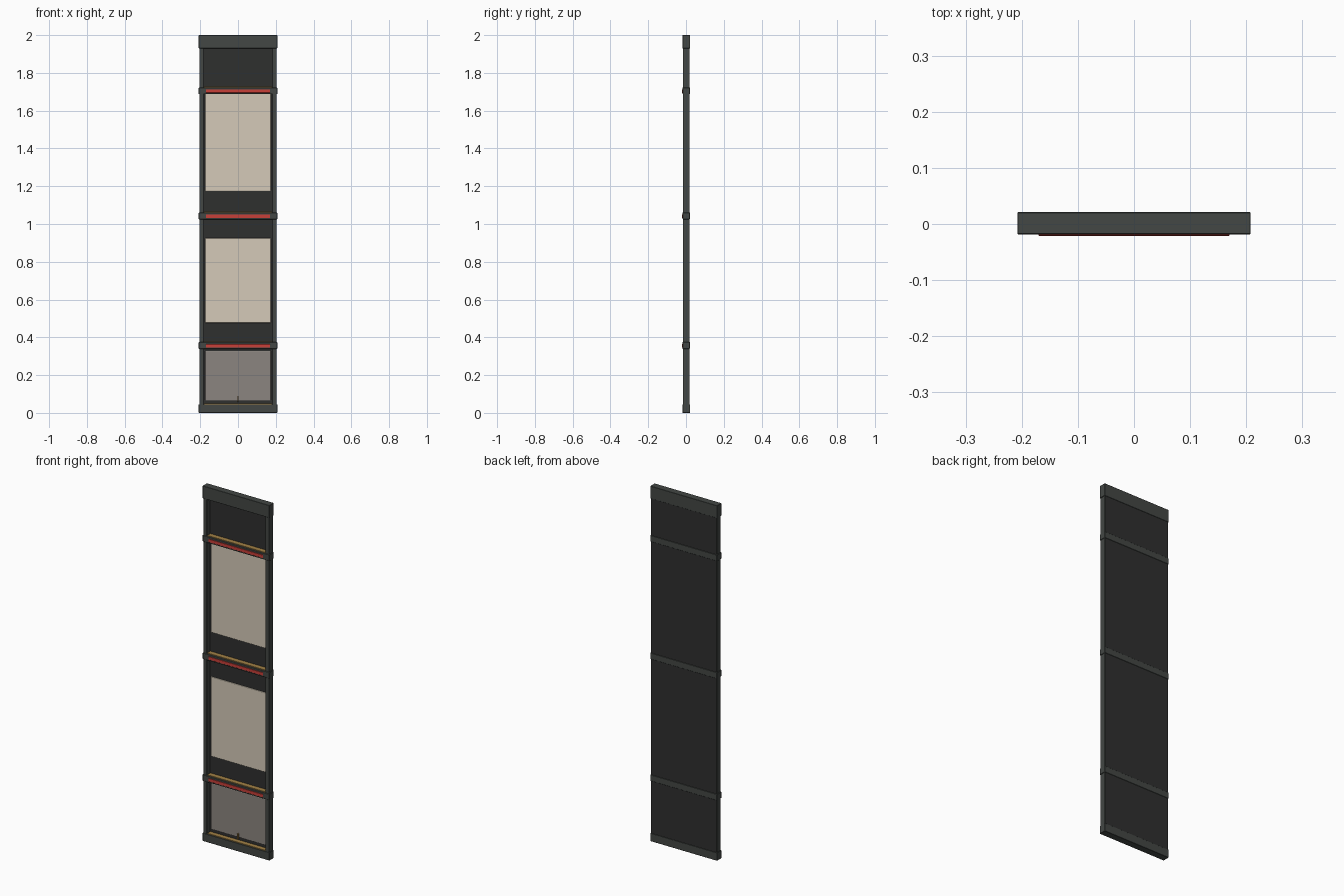
import bpy

if "Cube" in bpy.data.objects:
    bpy.data.objects.remove(bpy.data.objects["Cube"])


def mat(name, r, g, b):
    m = bpy.data.materials.new(name)
    m.diffuse_color = (r, g, b, 1)
    m.use_nodes = True
    m.node_tree.nodes["Principled BSDF"].inputs["Base Color"].default_value = m.diffuse_color
    return m


FRAME = mat("frame_dark_grey", 0.056, 0.063, 0.058)
BACK = mat("backing_charcoal", 0.028, 0.029, 0.028)
PAPER = mat("cream", 0.66, 0.59, 0.48)
GREY = mat("warm_grey", 0.26, 0.235, 0.215)
RED = mat("red", 0.58, 0.05, 0.04)
GOLD = mat("brass", 0.36, 0.22, 0.06)


def box(name, x, y, z, material, bevel=0.0, segments=1):
    """Box from (min, max) ranges, with an optional bevelled edge."""
    bpy.ops.mesh.primitive_cube_add(
        size=1, location=[(r[0] + r[1]) / 2 for r in (x, y, z)])
    ob = bpy.context.object
    ob.name = name
    ob.scale = [r[1] - r[0] for r in (x, y, z)]
    bpy.ops.object.transform_apply(location=False, rotation=False, scale=True)
    ob.data.materials.append(material)
    if bevel:
        mod = ob.modifiers.new("edge", 'BEVEL')
        mod.width = bevel
        mod.segments = segments
    return ob


# Backing board and side stiles
box("backing_board", (-0.204, 0.204), (0.012, 0.0195), (0.01, 1.985), BACK)
for side, s in (("left", -1), ("right", 1)):
    x = sorted((s * 0.182, s * 0.205))
    box(f"{side}_stile", x, (-0.017, 0.0185), (0.005, 1.99), FRAME, 0.001)

# Header and base rail
box("header", (-0.208, 0.208), (-0.018, 0.021), (1.93, 2.0), FRAME, 0.001)
box("base_rail", (-0.208, 0.208), (-0.018, 0.021), (0.0, 0.045), FRAME, 0.001)
box("base_brass_trim", (-0.18, 0.18), (-0.014, 0.012), (0.045, 0.049), GOLD)

# Cross rails, each with a brass top trim and a red front strip
for name, z in (("upper", 1.705), ("middle", 1.043), ("lower", 0.357)):
    box(f"{name}_rail", (-0.208, 0.208), (-0.019, 0.021),
        (z - 0.018, z + 0.018), FRAME, 0.002)
    box(f"{name}_brass_trim", (-0.18, 0.18), (-0.015, 0.012),
        (z + 0.018, z + 0.022), GOLD)
    box(f"{name}_red_strip", (-0.17, 0.17), (-0.021, -0.017),
        (z - 0.011, z + 0.007), RED, 0.001)

# Inset display panels
for name, z, m in (("upper_panel", (1.175, 1.69), PAPER),
                   ("middle_panel", (0.477, 0.925), PAPER),
                   ("lower_panel", (0.066, 0.328), GREY)):
    box(name, (-0.174, 0.174), (0.005, 0.0125), z, m, 0.003, 2)

# Small brass pull on the lower panel
box("brass_pull", (-0.003, 0.003), (-0.006, 0.006), (0.058, 0.09), GOLD, 0.001)
